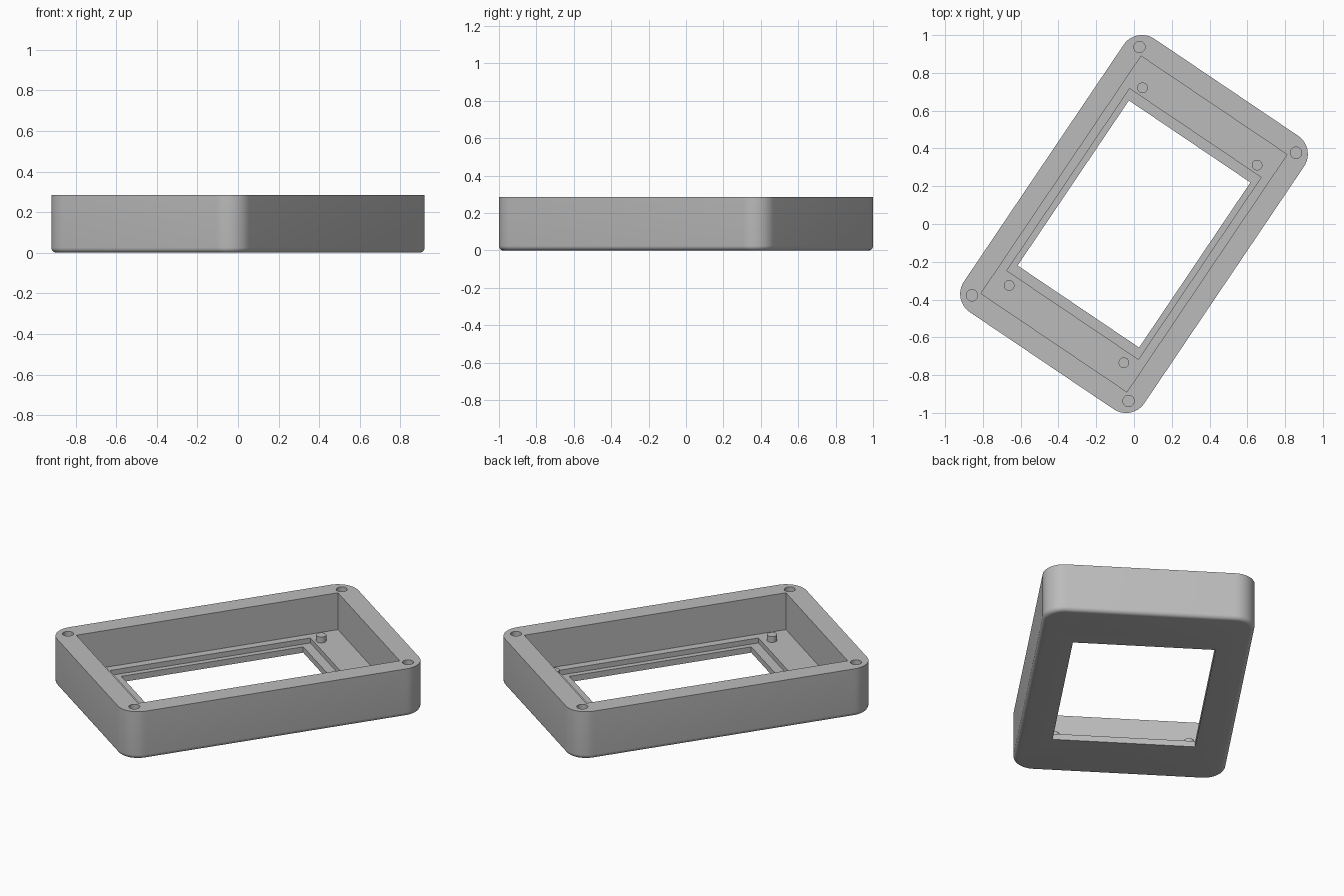
import bpy, bmesh, math
from mathutils import Matrix

if "Cube" in bpy.data.objects:
    bpy.data.objects.remove(bpy.data.objects["Cube"])

ROT = Matrix.Rotation(math.radians(-34), 4, 'Z')   # the frame sits turned on the ground
H, FLOOR, LEDGE = 0.285, 0.065, 0.035              # rim, floor and ledge heights
CX, CY, R = 0.459, 0.756, 0.117                    # corner centres and corner radius
FILLET = 0.025

grey = bpy.data.materials.new("grey plastic")
grey.diffuse_color = (0.5, 0.5, 0.5, 1)
grey.use_nodes = True
grey.node_tree.nodes["Principled BSDF"].inputs["Base Color"].default_value = grey.diffuse_color


def finish(bm, name):
    bmesh.ops.recalc_face_normals(bm, faces=bm.faces)
    bm.transform(ROT)
    mesh = bpy.data.meshes.new(name)
    bm.to_mesh(mesh)
    bm.free()
    obj = bpy.data.objects.new(name, mesh)
    mesh.materials.append(grey)
    bpy.context.collection.objects.link(obj)
    return obj


def box(name, hx, hy, z0, z1):
    bm = bmesh.new()
    bmesh.ops.create_cube(bm, size=1, matrix=Matrix.Translation((0, 0, (z0 + z1) / 2))
                          @ Matrix.Diagonal((2 * hx, 2 * hy, z1 - z0, 1)))
    return finish(bm, name)


def cylinders(name, points, r, z0, z1):
    bm = bmesh.new()
    for x, y in points:
        bmesh.ops.create_cone(bm, cap_ends=True, segments=32, radius1=r, radius2=r,
                              depth=z1 - z0, matrix=Matrix.Translation((x, y, (z0 + z1) / 2)))
    return finish(bm, name)


def outline(r, z, steps=12):
    pts = []
    for k, (sx, sy) in enumerate([(1, 1), (-1, 1), (-1, -1), (1, -1)]):
        for i in range(steps + 1):
            a = math.radians(90 * (k + i / steps))
            pts.append((sx * CX + r * math.cos(a), sy * CY + r * math.sin(a), z))
    return pts


def smooth(obj):
    bpy.ops.object.select_all(action='DESELECT')
    obj.select_set(True)
    bpy.context.view_layer.objects.active = obj
    bpy.ops.object.shade_smooth_by_angle(angle=math.radians(30))


# Outer body: rounded rectangle with a filleted bottom edge
bm = bmesh.new()
levels = []
for i in range(7):
    a = math.radians(15 * i)
    levels.append((R - FILLET * (1 - math.sin(a)), FILLET * (1 - math.cos(a))))
levels.append((R, H))
rings = [[bm.verts.new(p) for p in outline(r, z)] for r, z in levels]
for lo, hi in zip(rings, rings[1:]):
    for i in range(len(lo)):
        j = (i + 1) % len(lo)
        bm.faces.new((lo[i], lo[j], hi[j], hi[i]))
bm.faces.new(rings[0][::-1])
bm.faces.new(rings[-1])
body = finish(bm, "frame_body")

# Cavity, stepped window opening and corner screw holes
screws = [(x, y) for x in (-0.5, 0.5) for y in (-0.793, 0.793)]
cutters = [box("cavity_cutter", 0.466, 0.758, FLOOR, H + 0.1),
           box("ledge_cutter", 0.42, 0.581, LEDGE, H + 0.05),
           box("window_cutter", 0.388, 0.527, -0.1, H + 0.02),
           cylinders("screw_hole_cutter", screws, 0.03, 0.085, H + 0.1)]
bpy.context.view_layer.objects.active = body
for cutter in cutters:
    mod = body.modifiers.new(cutter.name, 'BOOLEAN')
    mod.operation, mod.solver, mod.object = 'DIFFERENCE', 'EXACT', cutter
    bpy.ops.object.modifier_apply(modifier=mod.name)
    bpy.data.objects.remove(cutter)
smooth(body)

# Locating pegs on the floor
pegs = [(x, y) for x in (-0.366, 0.366) for y in (-0.639, 0.623)]
smooth(cylinders("locating_pegs", pegs, 0.028, FLOOR - 0.005, FLOOR + 0.035))
